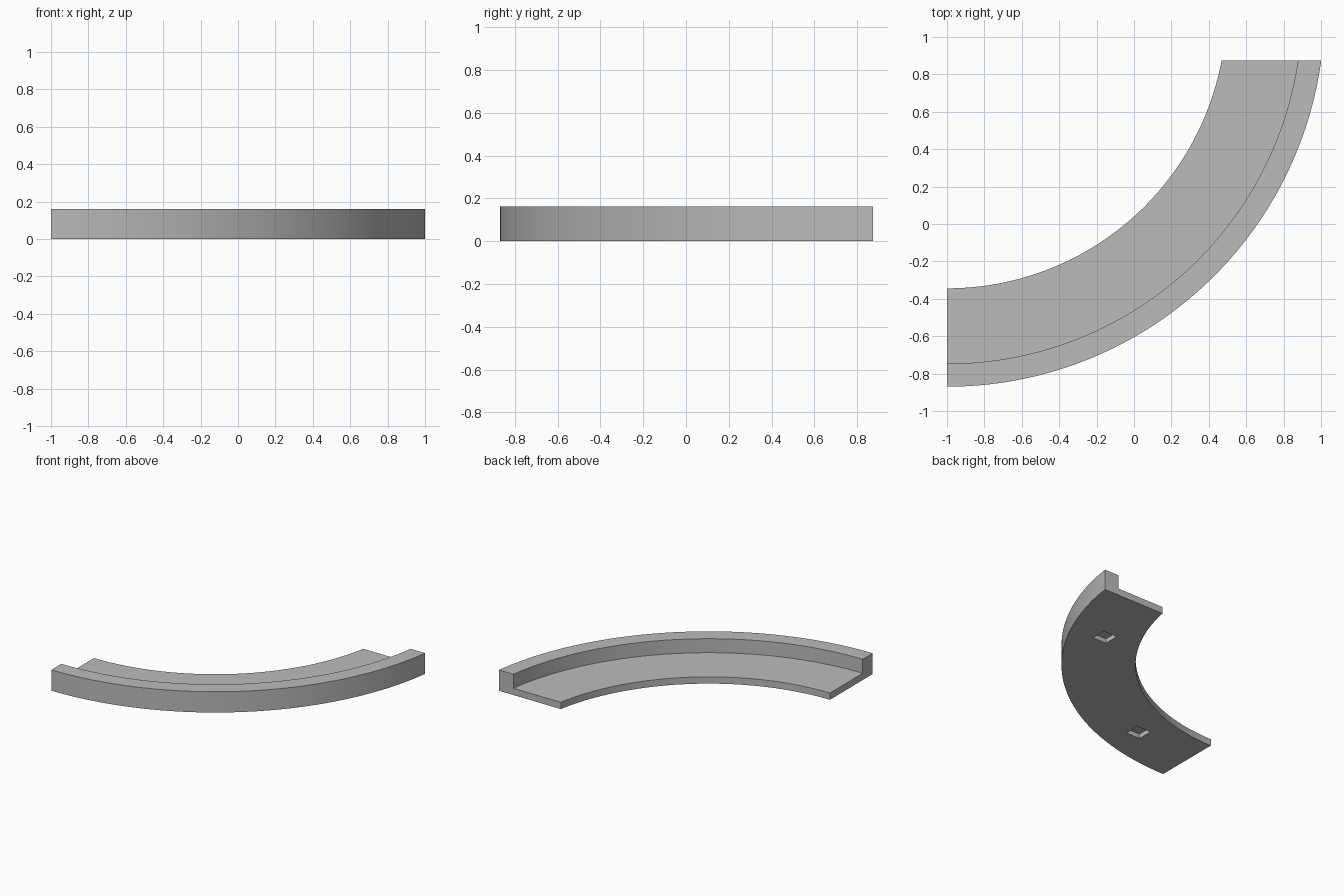
import bpy, bmesh
from math import asin, pi, cos, sin, radians

old = bpy.data.objects.get("Cube")
if old:
    bpy.data.objects.remove(old, do_unlink=True)

# Arc centre, radii and heights
CX, CY = -1.0, 1.15
R_IN, R_WALL, R_OUT = 1.494, 1.897, 2.02
FLOOR, TOP = 0.053, 0.162
END_Y = 0.873
STEPS = 72

grey = bpy.data.materials.new("plain grey")
grey.use_nodes = True
colour = (0.5, 0.5, 0.5, 1)
grey.diffuse_color = colour
grey.node_tree.nodes["Principled BSDF"].inputs["Base Color"].default_value = colour


def make_object(name, bm):
    bmesh.ops.recalc_face_normals(bm, faces=bm.faces)
    mesh = bpy.data.meshes.new(name)
    bm.to_mesh(mesh)
    bm.free()
    mesh.materials.append(grey)
    obj = bpy.data.objects.new(name, mesh)
    bpy.context.collection.objects.link(obj)
    return obj


def arc_point(r, t):
    """Point on an arc whose far end stops on the flat cut at END_Y."""
    start, end = -pi / 2, -asin((CY - END_Y) / r)
    a = start + (end - start) * t
    return CX + r * cos(a), CY + r * sin(a)


# Curved ledge with a raised outer wall: L-shaped section swept along the arc
section = [(R_IN, 0), (R_OUT, 0), (R_OUT, TOP), (R_WALL, TOP), (R_WALL, FLOOR), (R_IN, FLOOR)]
bm = bmesh.new()
rings = [[bm.verts.new((*arc_point(r, i / STEPS), z)) for r, z in section]
         for i in range(STEPS + 1)]
for a, b in zip(rings, rings[1:]):
    for j in range(len(section)):
        k = (j + 1) % len(section)
        bm.faces.new((a[j], a[k], b[k], b[j]))
bm.faces.new(rings[0])
bm.faces.new(rings[-1][::-1])
track = make_object("curved_ledge", bm)

# Square pockets sunk into the underside
bpy.context.view_layer.objects.active = track
track.select_set(True)
mid = (R_IN + R_OUT) / 2
for angle in (17, 63):
    a = radians(angle - 90)
    bm = bmesh.new()
    bmesh.ops.create_cube(bm, size=1)
    bmesh.ops.scale(bm, vec=(0.12, 0.12, 0.07), verts=bm.verts)
    bmesh.ops.translate(bm, vec=(CX + mid * cos(a), CY + mid * sin(a), 0), verts=bm.verts)
    cutter = make_object("pocket_cutter", bm)
    cutter.hide_render = True
    cut = track.modifiers.new("pocket", "BOOLEAN")
    cut.operation = "DIFFERENCE"
    cut.solver = "EXACT"
    cut.object = cutter
    bpy.ops.object.modifier_apply(modifier=cut.name)
    bpy.data.objects.remove(cutter, do_unlink=True)

bpy.ops.object.shade_smooth_by_angle(angle=radians(30))
